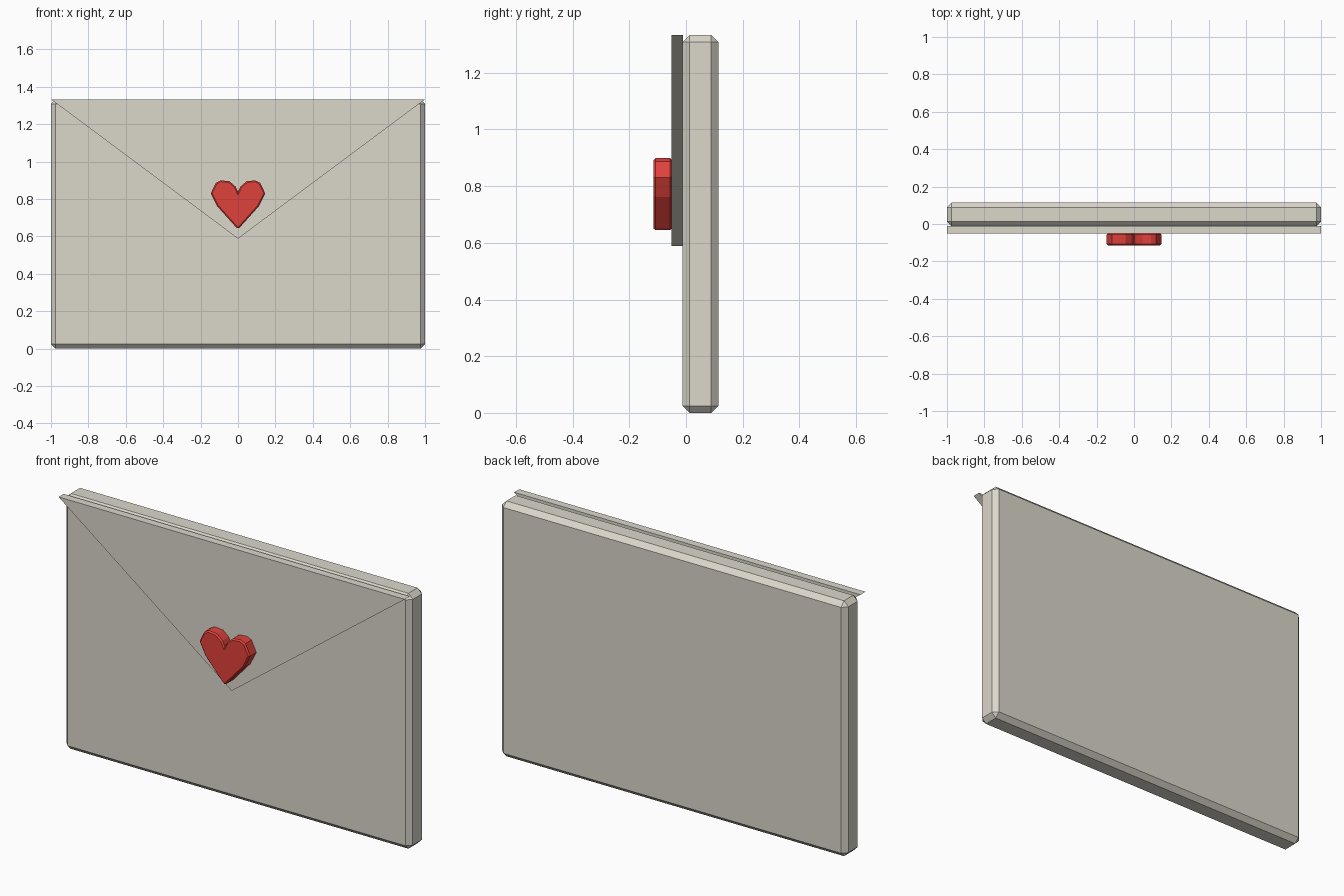
import bpy
import bmesh

cube = bpy.data.objects.get("Cube")
if cube:
    bpy.data.objects.remove(cube, do_unlink=True)


def material(name, color):
    mat = bpy.data.materials.new(name)
    mat.use_nodes = True
    mat.diffuse_color = color
    mat.node_tree.nodes["Principled BSDF"].inputs["Base Color"].default_value = color
    return mat


def prism(name, outline, front, back, mat, bevel=0):
    """Extrude an (x, z) outline from y=front to y=back, with an optional chamfer."""
    bm = bmesh.new()
    face = bm.faces.new([bm.verts.new((x, front, z)) for x, z in outline])
    extruded = bmesh.ops.extrude_face_region(bm, geom=[face], use_keep_orig=True)
    moved = [v for v in extruded["geom"] if isinstance(v, bmesh.types.BMVert)]
    bmesh.ops.translate(bm, verts=moved, vec=(0, back - front, 0))
    bmesh.ops.recalc_face_normals(bm, faces=bm.faces)
    mesh = bpy.data.meshes.new(name)
    bm.to_mesh(mesh)
    bm.free()
    mesh.materials.append(mat)
    obj = bpy.data.objects.new(name, mesh)
    bpy.context.collection.objects.link(obj)
    if bevel:
        mod = obj.modifiers.new("Chamfer", 'BEVEL')
        mod.width = bevel
        mod.segments = 1
        mod.limit_method = 'ANGLE'
        mod.angle_limit = 1.0
    return obj


paper = material("warm grey paper", (0.71, 0.68, 0.60, 1))
wax = material("red wax", (0.74, 0.053, 0.044, 1))

TOP = 1.333

# Envelope body with chamfered edges
prism("envelope_body", [(-1, 0), (1, 0), (1, TOP), (-1, TOP)],
      -0.012, 0.114, paper, 0.025)

# Triangular closing flap
prism("envelope_flap", [(-1, TOP), (0, 0.588), (1, TOP)], -0.052, -0.011, paper)

# Heart seal, mirrored from its right half
half = [(0.014, 0.868), (0.046, 0.895), (0.092, 0.9), (0.118, 0.887),
        (0.146, 0.83), (0.112, 0.762), (0.016, 0.655)]
heart = [(0, 0.838)] + half + [(0, 0.64)] + [(-x, z) for x, z in reversed(half)]
prism("heart_seal", heart, -0.114, -0.05, wax, 0.007)
